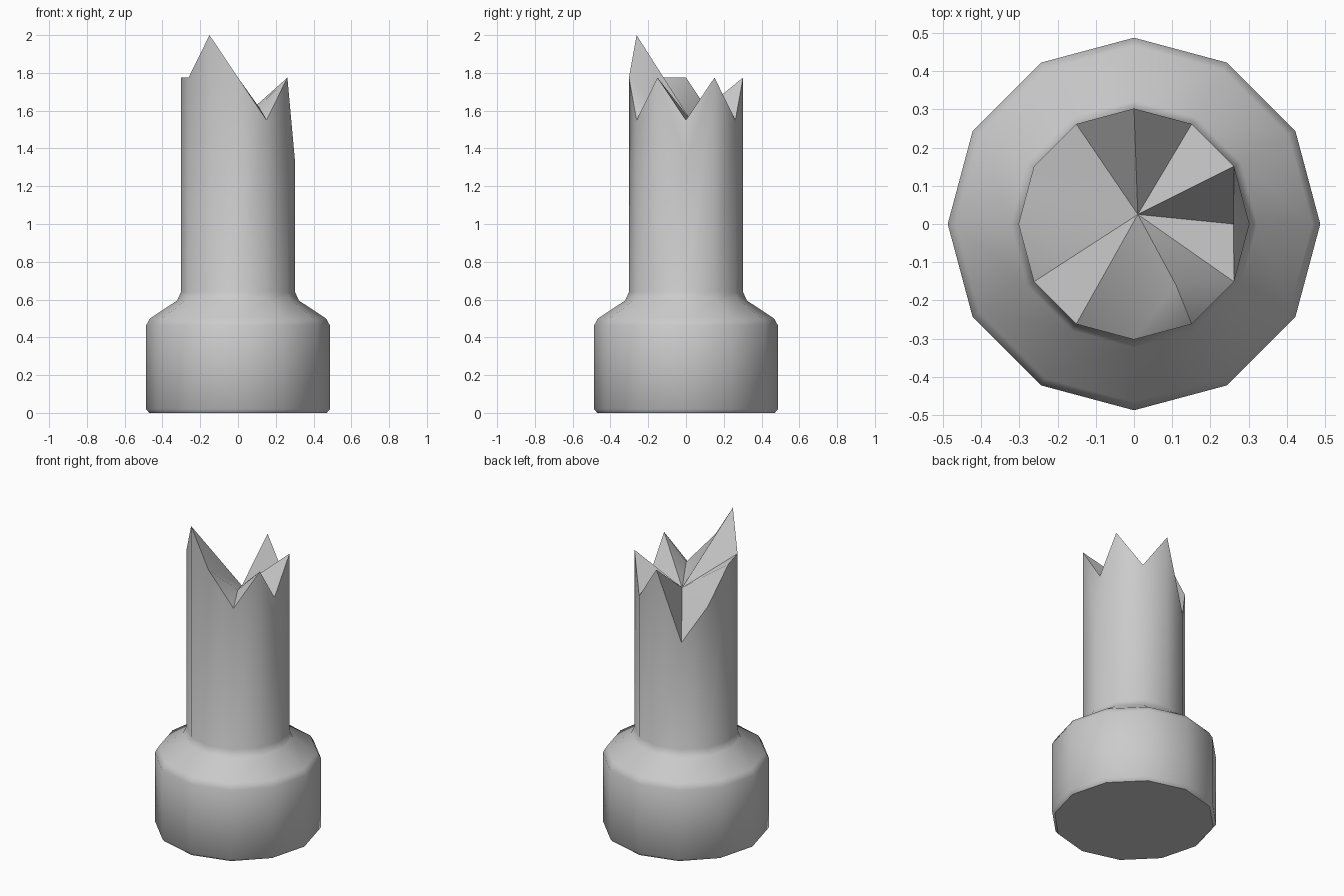
import bpy, bmesh
from math import cos, sin, radians

cube = bpy.data.objects.get("Cube")
if cube:
    bpy.data.objects.remove(cube, do_unlink=True)

STONE = (0.6, 0.6, 0.6, 1)
stone = bpy.data.materials.new("grey_stone")
stone.use_nodes = True
stone.diffuse_color = STONE
stone.node_tree.nodes["Principled BSDF"].inputs["Base Color"].default_value = STONE

SIDES = 12
LOW, NOTCH, TOOTH, PEAK = 1.33, 1.55, 1.775, 2.0

# Foot, shoulder and shaft outline as (radius, height)
profile = [(0.47, 0), (0.487, 0.02), (0.487, 0.463), (0.466, 0.5),
           (0.322, 0.595), (0.302, 0.64)]
# Broken rim heights, counter-clockwise from +x
rim_heights = [LOW, TOOTH, NOTCH, TOOTH, LOW, NOTCH,
               TOOTH, TOOTH, PEAK, TOOTH, NOTCH, TOOTH]

bm = bmesh.new()


def ring(radius, heights):
    return [bm.verts.new((radius * cos(radians(30 * i)),
                          radius * sin(radians(30 * i)), z))
            for i, z in enumerate(heights)]


# Walls of the column
rings = [ring(r, [z] * SIDES) for r, z in profile]
rings.append(ring(0.302, rim_heights))
for low, high in zip(rings, rings[1:]):
    for i in range(SIDES):
        j = (i + 1) % SIDES
        bm.faces.new((low[i], low[j], high[j], high[i])).smooth = True

# Flat underside
bm.faces.new(rings[0][::-1])

# Jagged break: fan to the middle, with two chipped notches
rim = rings[-1]
middle = bm.verts.new((0.01, 0.025, NOTCH))
chips = {0: bm.verts.new((0.26, 0, NOTCH)),
         10: bm.verts.new((0.11, -0.16, 1.62))}
inner = [chips.get(i, v) for i, v in enumerate(rim)]
for i in range(SIDES):
    j = (i + 1) % SIDES
    bm.faces.new((inner[i], inner[j], middle))
for i, chip in chips.items():
    before, after = rim[i - 1], rim[(i + 1) % SIDES]
    bm.faces.new((before, rim[i], chip))
    bm.faces.new((rim[i], after, chip))

bmesh.ops.recalc_face_normals(bm, faces=bm.faces)
mesh = bpy.data.meshes.new("broken_column")
bm.to_mesh(mesh)
bm.free()
mesh.materials.append(stone)
mesh.set_sharp_from_angle(angle=radians(43))
column = bpy.data.objects.new("broken_column", mesh)
bpy.context.collection.objects.link(column)
